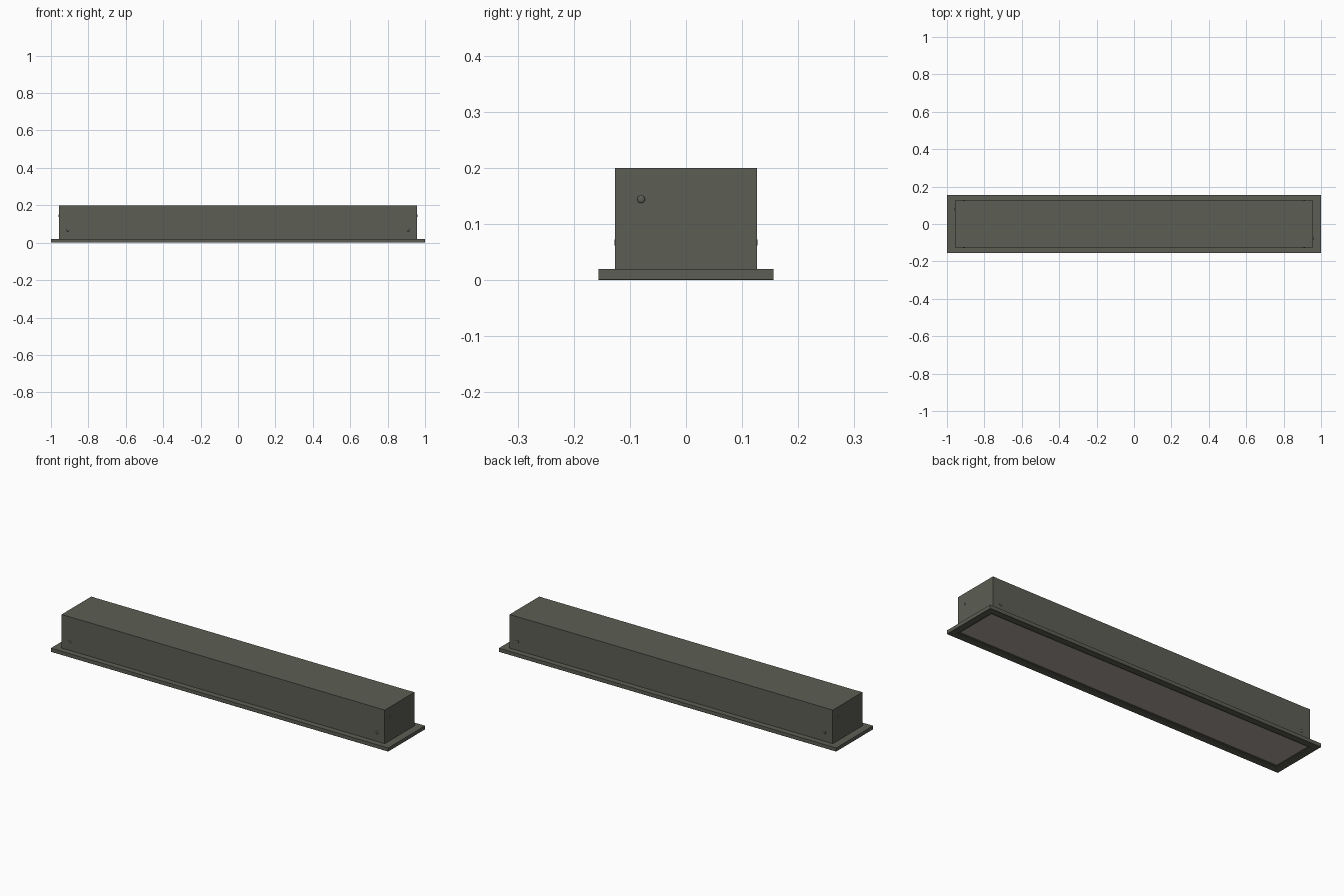
import bpy, bmesh, math
from mathutils import Matrix, Vector

if "Cube" in bpy.data.objects:
    bpy.data.objects.remove(bpy.data.objects["Cube"])


def material(name, rgb):
    m = bpy.data.materials.new(name)
    m.diffuse_color = (*rgb, 1)
    m.use_nodes = True
    m.node_tree.nodes["Principled BSDF"].inputs["Base Color"].default_value = m.diffuse_color
    return m


HOUSING = material("dark olive grey", (0.107, 0.112, 0.088))
DIFFUSER = material("warm grey diffuser", (0.42, 0.38, 0.34))


def finish(name, bm, mat):
    bmesh.ops.recalc_face_normals(bm, faces=bm.faces)
    me = bpy.data.meshes.new(name)
    bm.to_mesh(me)
    bm.free()
    me.materials.append(mat)
    ob = bpy.data.objects.new(name, me)
    bpy.context.collection.objects.link(ob)
    return ob


def add_box(bm, lo, hi):
    lo, hi = Vector(lo), Vector(hi)
    m = Matrix.Translation((lo + hi) / 2) @ Matrix.Diagonal((*(hi - lo), 1))
    bmesh.ops.create_cube(bm, size=1, matrix=m)


def box(name, lo, hi, mat):
    bm = bmesh.new()
    add_box(bm, lo, hi)
    return finish(name, bm, mat)


# Long housing
box("housing", (-0.955, -0.125, 0.015), (0.955, 0.125, 0.2), HOUSING)

# End caps: end plate with tabs folded round the long sides
for s, side in ((1, "right"), (-1, "left")):
    bm = bmesh.new()
    def span(a, b, y0, y1):
        add_box(bm, (min(a * s, b * s), y0, 0.02), (max(a * s, b * s), y1, 0.2))
    span(0.955, 0.958, -0.1262, 0.1262)
    span(0.938, 0.955, -0.1262, -0.125)
    span(0.938, 0.955, 0.125, 0.1262)
    finish(side + "_end_cap", bm, HOUSING)

# Mitred trim frame: (inset, height) profile on four bars
profile = [(0, 0.02), (0, 0.001), (0.001, 0), (0.034, 0),
           (0.034, 0.004), (0.044, 0.004), (0.044, 0.02)]
X, Y = 1.0, 0.156
corners = [(1, 1), (-1, 1), (-1, -1), (1, -1)]
bm = bmesh.new()
for i in range(4):
    rings = [[bm.verts.new((cx * (X - u), cy * (Y - u), z)) for u, z in profile]
             for cx, cy in (corners[i], corners[(i + 1) % 4])]
    n = len(profile)
    for k in range(n):
        j = (k + 1) % n
        bm.faces.new((rings[0][k], rings[0][j], rings[1][j], rings[1][k]))
finish("trim_frame", bm, HOUSING)

# Recessed light panel
box("diffuser_panel", (-0.957, -0.113, 0.006), (0.957, 0.113, 0.014), DIFFUSER)


# Domed screw heads
def screw(name, loc, axis):
    bm = bmesh.new()
    bmesh.ops.create_uvsphere(bm, u_segments=16, v_segments=8, radius=0.007)
    bmesh.ops.bisect_plane(bm, geom=bm.verts[:] + bm.edges[:] + bm.faces[:],
                           plane_co=(0, 0, 0), plane_no=(0, 0, 1), clear_inner=True)
    bm.transform(Matrix.Diagonal((1, 1, 0.4, 1)))
    bm.transform(Matrix.Translation(loc) @ Vector(axis).to_track_quat('Z', 'Y').to_matrix().to_4x4())
    for f in bm.faces:
        f.smooth = True
    finish(name, bm, HOUSING)


for s in (1, -1):
    screw("end_screw", (0.958 * s, -0.08 * s, 0.144), (s, 0, 0))
    for x in (-0.91, 0.91):
        screw("side_screw", (x, 0.125 * s, 0.067), (0, s, 0))
